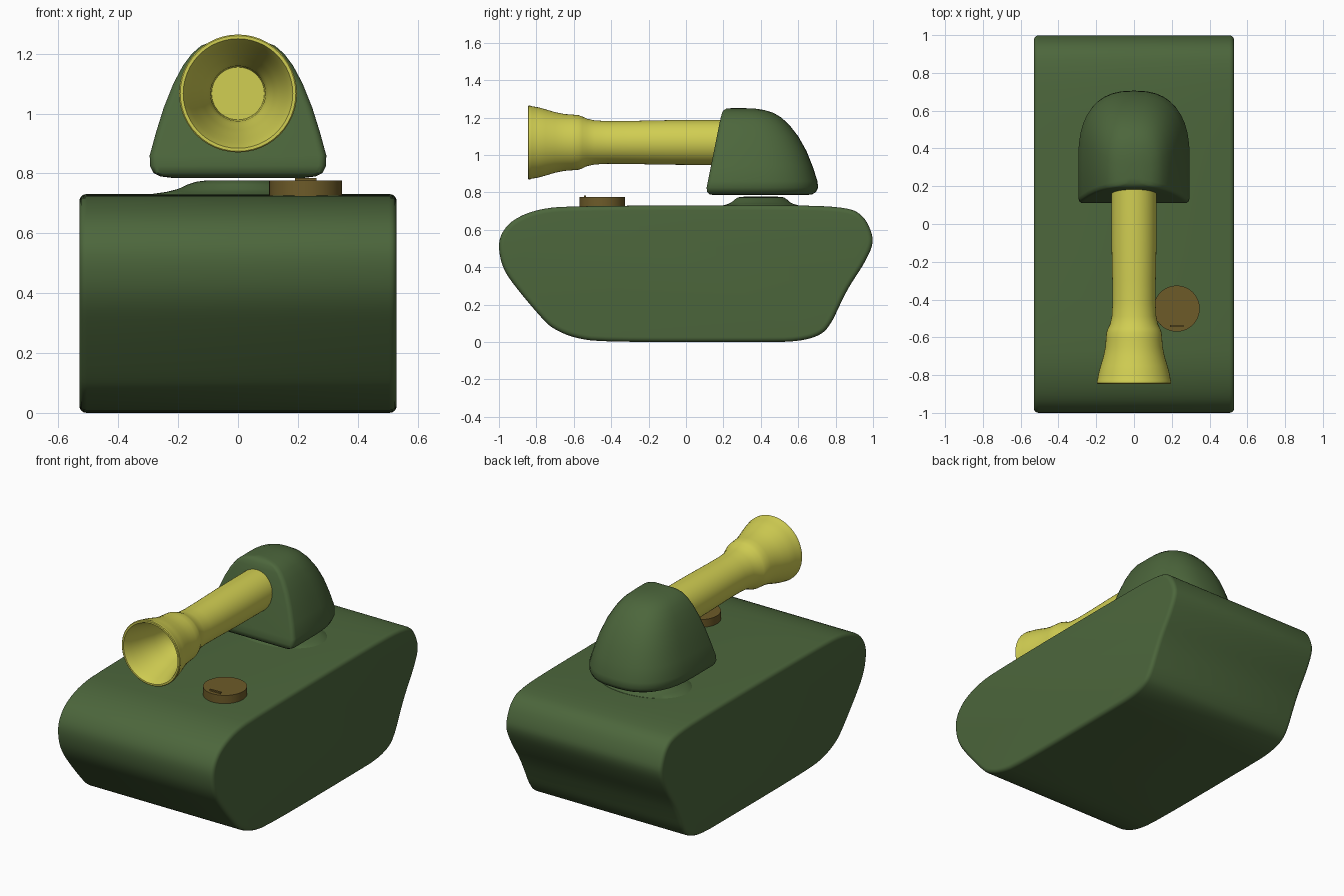
import bpy, bmesh, math

if "Cube" in bpy.data.objects:
    bpy.data.objects.remove(bpy.data.objects["Cube"])


def material(name, rgb):
    m = bpy.data.materials.new(name)
    m.diffuse_color = (*rgb, 1)
    m.use_nodes = True
    m.node_tree.nodes["Principled BSDF"].inputs["Base Color"].default_value = m.diffuse_color
    return m


GREEN = material("army green", (0.073, 0.134, 0.045))
YELLOW = material("brass yellow", (0.64, 0.62, 0.085))
BROWN = material("hatch brown", (0.155, 0.105, 0.022))


def loft(name, rings, mat, angle=40):
    """Skin a stack of equal-length closed rings and cap both ends."""
    bm = bmesh.new()
    rows = [[bm.verts.new(p) for p in ring] for ring in rings]
    n = len(rows[0])
    for a, b in zip(rows, rows[1:]):
        for i in range(n):
            j = (i + 1) % n
            bm.faces.new((a[i], a[j], b[j], b[i]))
    bm.faces.new(rows[0])
    bm.faces.new(rows[-1])
    bmesh.ops.recalc_face_normals(bm, faces=bm.faces)
    me = bpy.data.meshes.new(name)
    bm.to_mesh(me)
    bm.free()
    me.polygons.foreach_set("use_smooth", [True] * len(me.polygons))
    me.set_sharp_from_angle(angle=math.radians(angle))
    me.materials.append(mat)
    ob = bpy.data.objects.new(name, me)
    bpy.context.collection.objects.link(ob)
    return ob


def circle(n=48):
    return [(math.cos(2 * math.pi * i / n), math.sin(2 * math.pi * i / n)) for i in range(n)]


def chaikin(pts, times=2):
    for _ in range(times):
        out = []
        for (a, b), (c, d) in zip(pts, pts[1:] + pts[:1]):
            out += [(a * .75 + c * .25, b * .75 + d * .25), (a * .25 + c * .75, b * .25 + d * .75)]
        pts = out
    return pts


def inset(pts, d):
    """Move a clockwise outline inwards by d."""
    out = []
    for i, (y, z) in enumerate(pts):
        (a, b), (c, e) = pts[i - 1], pts[(i + 1) % len(pts)]
        ty, tz = c - a, e - b
        l = math.hypot(ty, tz)
        out.append((y + d * tz / l, z - d * ty / l))
    return out


# Hull: smoothed side profile lofted across x with rounded side edges
profile = chaikin([
    (-1.004, .5), (-.99, .58), (-.925, .657), (-.785, .713), (-.6, .728), (.6, .733),
    (.87, .719), (.947, .676), (.99, .597), (1.003, .525), (.952, .417), (.87, .294),
    (.82, .193), (.778, .102), (.725, .037), (.6, .002), (.4, 0), (-.45, 0),
    (-.6, .022), (-.71, .07), (-.765, .12), (-.895, .273), (-.977, .385)])
edge = [(.53, .026), (.529, .017), (.524, .008), (.516, .002), (.505, 0)]
sections = [(-x, d) for x, d in edge] + [(x, d) for x, d in reversed(edge)]
loft("hull", [[(x, y, z) for y, z in inset(profile, d)] for x, d in sections], GREEN)

# Turret ring: low flared mound on the deck
mound = [(.30, .722), (.29, .731), (.24, .738), (.20, .748), (.17, .762), (.14, .772), (.11, .776), (.06, .777)]
loft("turret_ring", [[(r * c, .4 + (r * .5 + .055) * s, z) for c, s in circle()]
                     for r, z in mound], GREEN)


# Turret: D-shaped levels, flat sloping front and rounded back
def d_shape(z, yf, w, yb):
    r = min(.025, w * .4)
    ym = yf + .38 * (yb - yf)
    half = [(w - r, yf), (w - .6 * r, yf + .08 * r), (w - .2 * r, yf + .35 * r), (w, yf + r)]
    for i in range(11):
        t = math.pi / 2 * i / 10
        half.append((w * math.cos(t) ** .8, ym + (yb - ym) * math.sin(t) ** .8 if i else ym))
    half[-1] = (0, yb)
    return [(x, y, z) for x, y in half] + [(-x, y, z) for x, y in reversed(half[:-1])]


levels = [
    (.785, .15, .22, .64), (.790, .125, .26, .675), (.802, .113, .283, .695),
    (.825, .11, .294, .706), (.86, .117, .295, .703), (.94, .133, .273, .677),
    (1.02, .149, .248, .645), (1.10, .165, .216, .60), (1.16, .177, .184, .553),
    (1.20, .186, .154, .51), (1.226, .193, .124, .466), (1.24, .202, .09, .42),
    (1.248, .216, .05, .37), (1.25, .24, .025, .32)]
loft("turret", [d_shape(*l) for l in levels], GREEN)

# Cannon: revolved barrel with flared, hollow muzzle (y, radius)
barrel = [
    (.26, .12), (.1, .12), (-.1, .119), (-.3, .115), (-.42, .114), (-.49, .118), (-.53, .127),
    (-.555, .139), (-.575, .146), (-.61, .149), (-.65, .152), (-.70, .162), (-.75, .177),
    (-.79, .188), (-.825, .194), (-.832, .197), (-.842, .197), (-.846, .193), (-.846, .183),
    (-.835, .178), (-.80, .166), (-.75, .152), (-.69, .135), (-.64, .121), (-.60, .112),
    (-.57, .102), (-.53, .092), (-.46, .088)]
loft("cannon", [[(r * c, y, 1.067 + r * s) for c, s in circle()] for y, r in barrel], YELLOW)

# Hatch: flat round lid with a small handle
loft("hatch", [[(.226 + .122 * c, -.448 + .122 * s, z) for c, s in circle()]
               for z in (.715, .776)], BROWN)
loft("hatch_handle", [[(.226 + sx * .036, -.54 + sy * .006, z)
                       for sx, sy in ((-1, -1), (1, -1), (1, 1), (-1, 1))]
                      for z in (.77, .784)], BROWN)
